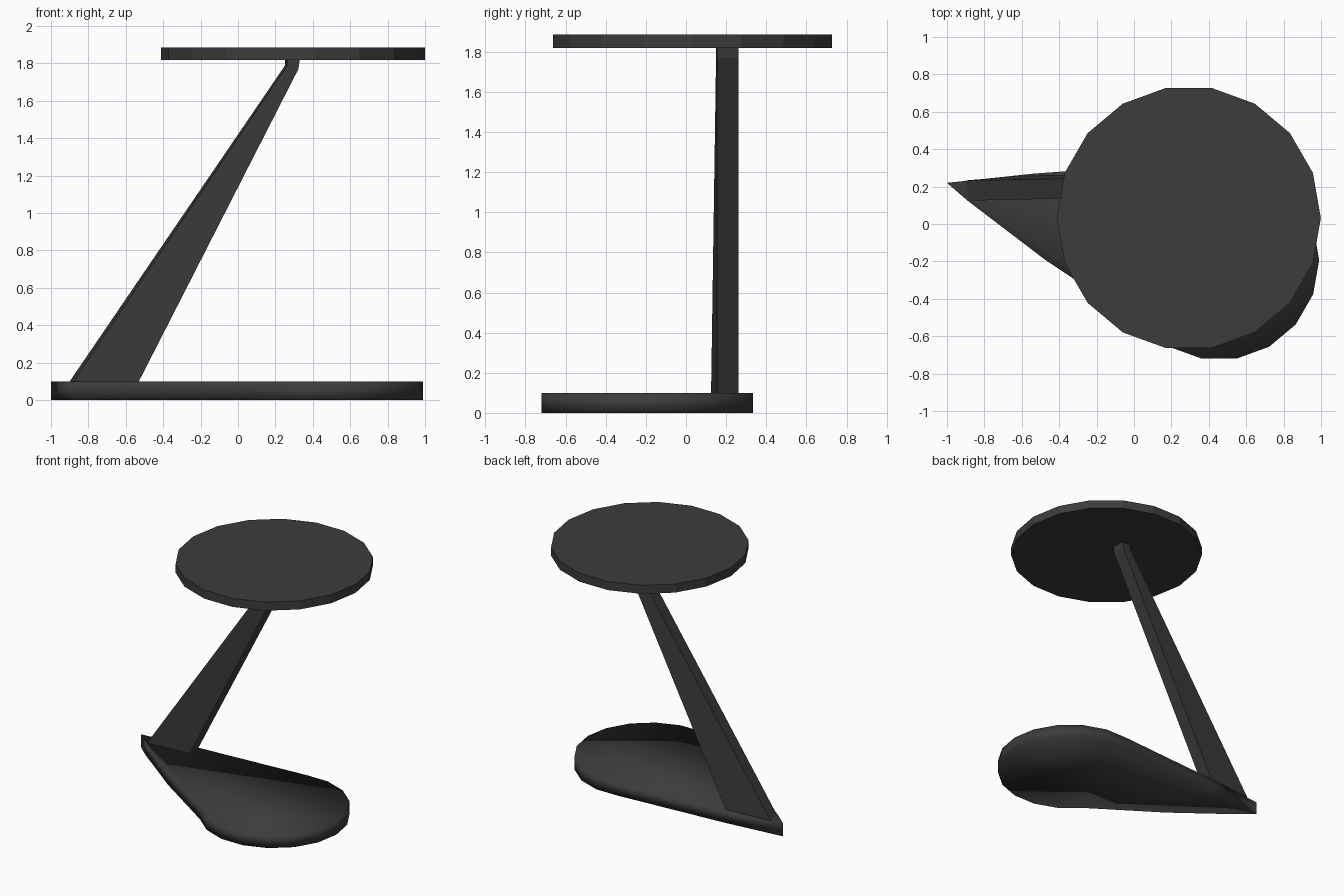
import bpy, bmesh
from math import cos, sin, radians

if "Cube" in bpy.data.objects:
    bpy.data.objects.remove(bpy.data.objects["Cube"])

dark = bpy.data.materials.new("dark_grey")
dark.diffuse_color = (0.045, 0.045, 0.045, 1)
dark.use_nodes = True
dark.node_tree.nodes["Principled BSDF"].inputs["Base Color"].default_value = dark.diffuse_color


def loft(name, rings, smooth=False):
    """Skin a stack of equal-length point rings and cap both ends."""
    bm = bmesh.new()
    loops = [[bm.verts.new(p) for p in ring] for ring in rings]
    n = len(loops[0])
    for a, b in zip(loops, loops[1:]):
        for i in range(n):
            j = (i + 1) % n
            bm.faces.new((a[i], a[j], b[j], b[i]))
    bm.faces.new(loops[0][::-1])
    bm.faces.new(loops[-1])
    bmesh.ops.recalc_face_normals(bm, faces=bm.faces[:])
    for f in bm.faces:
        f.smooth = smooth
    mesh = bpy.data.meshes.new(name)
    bm.to_mesh(mesh)
    bm.free()
    mesh.materials.append(dark)
    obj = bpy.data.objects.new(name, mesh)
    bpy.context.collection.objects.link(obj)
    return obj


def arc(cx, cy, r, start, stop):
    return [(cx + r * cos(radians(a)), cy + r * sin(radians(a)))
            for a in range(start, stop + 1, 20)]


def plate(name, outline, z0, z1, smooth=False):
    return loft(name, [[(x, y, z) for x, y in outline] for z in (z0, z1)], smooth)


# Round 18-sided table top
plate("table_top", arc(0.293, 0.032, 0.706, 0, 340), 1.818, 1.885)

# Teardrop base: round end tapering to a point under the leg
outline = arc(0.455, -0.193, 0.535, -140, 100)
outline += [(-0.53, 0.27), (-1.0, 0.22), (-0.89, 0.125), (-0.47, -0.195)]
plate("base", outline, 0.0, 0.1, smooth=True)

# Slanted tapering leg with a short upright end
loft("leg", [
    [(-0.90, 0.233, 0.1), (-0.88, 0.125, 0.1), (-0.53, 0.155, 0.1), (-0.53, 0.262, 0.1)],
    [(0.25, 0.255, 1.787), (0.262, 0.150, 1.787), (0.323, 0.155, 1.77), (0.323, 0.262, 1.77)],
    [(0.25, 0.255, 1.82), (0.262, 0.150, 1.82), (0.33, 0.155, 1.82), (0.33, 0.262, 1.82)],
])
